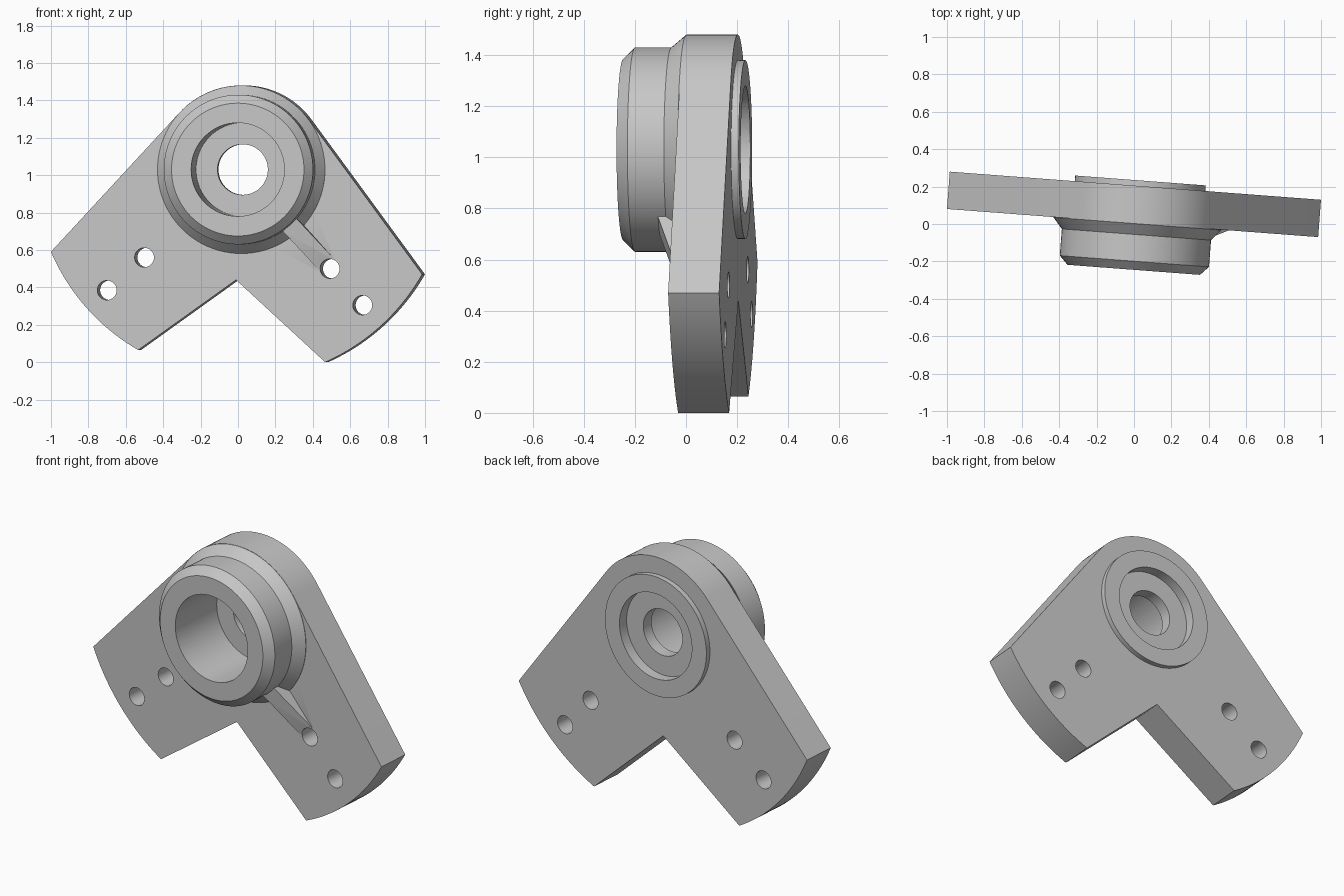
import bpy, bmesh
from math import radians, cos, sin, pi
from mathutils import Matrix, Vector

if "Cube" in bpy.data.objects:
    bpy.data.objects.remove(bpy.data.objects["Cube"], do_unlink=True)

metal = bpy.data.materials.new("grey_metal")
metal.use_nodes = True
grey = (0.57, 0.57, 0.57, 1)
metal.diffuse_color = grey
metal.node_tree.nodes["Principled BSDF"].inputs["Base Color"].default_value = grey


def finish(name, bm):
    """Turn a bmesh into a named object with consistent normals."""
    bmesh.ops.recalc_face_normals(bm, faces=bm.faces)
    mesh = bpy.data.meshes.new(name)
    bm.to_mesh(mesh)
    bm.free()
    mesh.materials.append(metal)
    obj = bpy.data.objects.new(name, mesh)
    bpy.context.collection.objects.link(obj)
    return obj


def prism(name, outline, start, direction):
    """Extrude a closed outline of 3D points along a direction."""
    bm = bmesh.new()
    face = bm.faces.new([bm.verts.new(Vector(p) + Vector(start)) for p in outline])
    geom = bmesh.ops.extrude_face_region(bm, geom=[face])["geom"]
    bmesh.ops.translate(bm, vec=Vector(direction),
                        verts=[g for g in geom if isinstance(g, bmesh.types.BMVert)])
    return finish(name, bm)


def revolve(name, profile, steps=96):
    """Revolve (radius, forward) points about the hub axis; both ends on the axis."""
    bm = bmesh.new()
    verts = [bm.verts.new((r, -f, 0)) for r, f in profile]
    edges = [bm.edges.new(pair) for pair in zip(verts, verts[1:])]
    bmesh.ops.spin(bm, geom=verts + edges, cent=(0, 0, 0), axis=(0, 1, 0),
                   angle=2 * pi, steps=steps)
    bmesh.ops.remove_doubles(bm, verts=bm.verts, dist=0.0002)
    return finish(name, bm)


def bore(name, radius, back, front, x=0, z=0, steps=64):
    """Cylindrical cutter along the hub axis."""
    obj = revolve(name, [(0, back), (radius, back), (radius, front), (0, front)], steps)
    obj.data.transform(Matrix.Translation((x, 0, z)))
    return obj


def combine(target, tool, operation):
    mod = target.modifiers.new("combine", "BOOLEAN")
    mod.operation, mod.object, mod.solver = operation, tool, "EXACT"
    bpy.context.view_layer.objects.active = target
    bpy.ops.object.modifier_apply(modifier=mod.name)
    bpy.data.objects.remove(tool, do_unlink=True)


def arc(r0, a0, r1, a1, n):
    """Points on an arc about the hub axis, angles in degrees."""
    pts = []
    for i in range(n + 1):
        t = i / n
        r, a = r0 + (r1 - r0) * t, radians(a0 + (a1 - a0) * t)
        pts.append((r * cos(a), 0, r * sin(a)))
    return pts


# Two-armed plate: rounded top, arc-ended arms, inner notch
outline = (arc(0.45, 36.3, 0.45, 137, 40)
           + arc(1.111, 203.3, 1.112, 240.2, 20)
           + [(-0.028, 0, -0.59)]
           + arc(1.124, -66.4, 1.12, -30, 20))
bracket = prism("mounting_bracket", outline, (0, 0.1, 0), (0, -0.2, 0))

# Chamfered front hub with flared foot and a low rear boss
hub = revolve("hub", [(0, -0.13), (0.35, -0.13), (0.35, 0), (0.449, 0.05), (0.449, 0.102),
                      (0.4, 0.16), (0.4, 0.303), (0.355, 0.349), (0, 0.349)])
combine(bracket, hub, "UNION")

# Sloping rib from the hub towards the left arm
rib = prism("rib", [(0.33, -0.19, 0), (0.4, -0.19, 0), (0.68, -0.1, 0),
                    (0.68, -0.05, 0), (0.33, -0.05, 0)], (0, 0, -0.05), (0, 0, 0.1))
rib.data.transform(Matrix.Rotation(radians(48), 4, "Y"))
combine(bracket, rib, "UNION")

# Front bore, rear recess and through hole
for radius, back, front in ((0.25, 0, 0.5), (0.25, -0.3, -0.07), (0.135, -0.2, 0.2)):
    combine(bracket, bore("bore", radius, back, front), "DIFFERENCE")

# Bolt holes in the arms
for x, z in ((-0.72, -0.645), (-0.52, -0.47), (0.475, -0.53), (0.65, -0.725)):
    combine(bracket, bore("bolt_hole", 0.052, -0.3, 0.3, x, z, 32), "DIFFERENCE")

# Final placement and shading
bracket.data.transform(Matrix.Translation((0.025, 0.103, 1.03))
                       @ Matrix.Rotation(radians(-4.33), 4, "Z"))
bpy.ops.object.select_all(action="DESELECT")
bracket.select_set(True)
bpy.context.view_layer.objects.active = bracket
bpy.ops.object.shade_smooth_by_angle(angle=radians(25))
